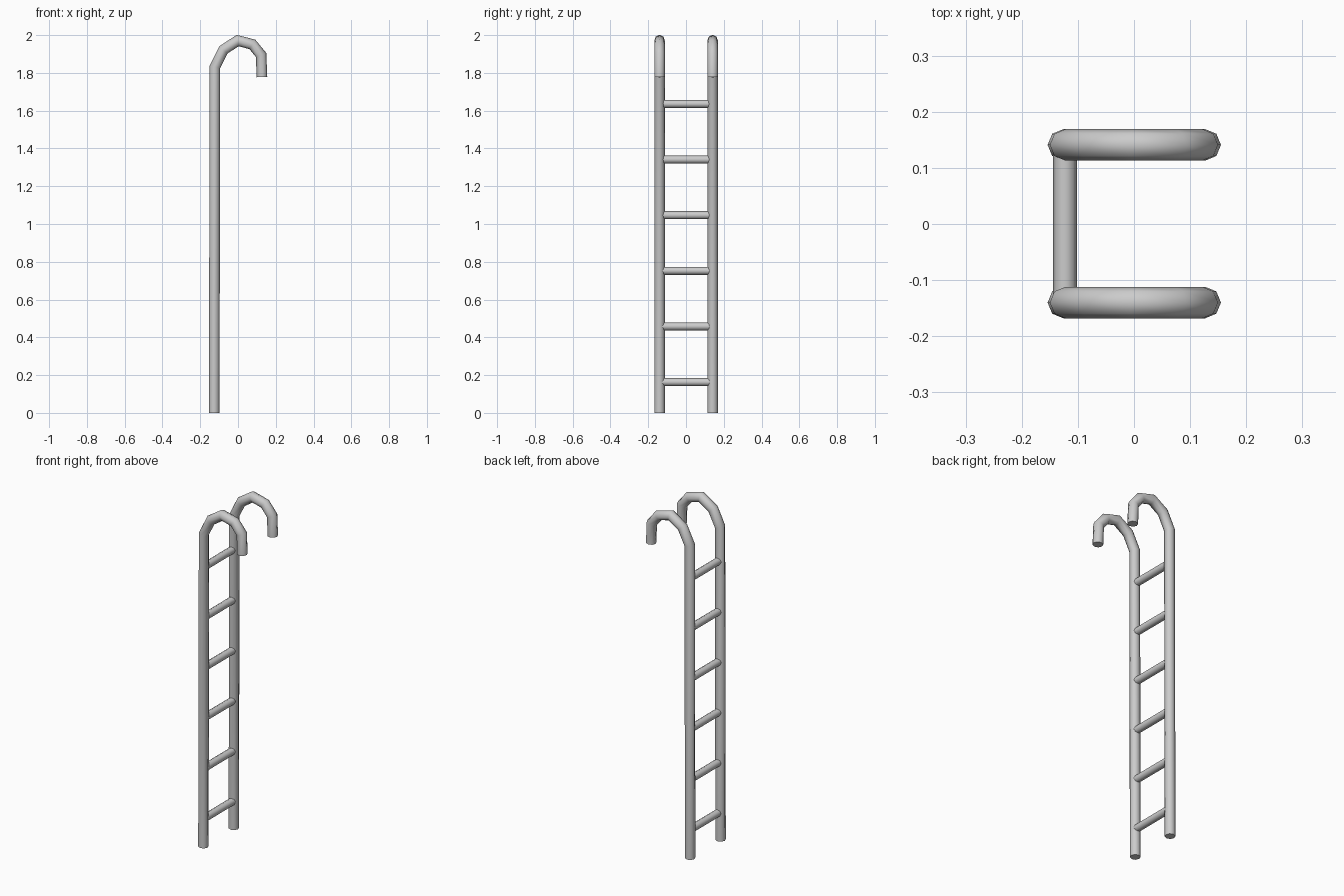
import bpy, bmesh, math
from mathutils import Vector

if "Cube" in bpy.data.objects:
    bpy.data.objects.remove(bpy.data.objects["Cube"])

SIDES = 8


def tube(name, path, radius, side):
    """Sweep a capped octagon along a planar path with mitred joints."""
    pts = [Vector(p) for p in path]
    side = Vector(side)
    bm = bmesh.new()
    rings = []
    for i, p in enumerate(pts):
        d_in = (p - pts[max(i - 1, 0)]).normalized()
        d_out = (pts[min(i + 1, len(pts) - 1)] - p).normalized()
        tangent = (d_in + d_out).normalized()
        stretch = 1 / max(tangent.dot(d_out if d_out.length else d_in), 0.5)
        normal = side.cross(tangent).normalized() * stretch
        ring = []
        for k in range(SIDES):
            a = 2 * math.pi * k / SIDES
            ring.append(bm.verts.new(p + radius * (math.cos(a) * normal + math.sin(a) * side)))
        rings.append(ring)
    for r0, r1 in zip(rings, rings[1:]):
        for k in range(SIDES):
            n = (k + 1) % SIDES
            bm.faces.new((r0[k], r0[n], r1[n], r1[k]))
    bm.faces.new(rings[0])
    bm.faces.new(rings[-1])
    bmesh.ops.recalc_face_normals(bm, faces=bm.faces)
    mesh = bpy.data.meshes.new(name)
    bm.to_mesh(mesh)
    bm.free()
    obj = bpy.data.objects.new(name, mesh)
    bpy.context.collection.objects.link(obj)
    bpy.ops.object.select_all(action='DESELECT')
    obj.select_set(True)
    bpy.context.view_layer.objects.active = obj
    bpy.ops.object.shade_smooth_by_angle(angle=math.radians(50))
    return obj


# Side rails with hooked tops
hook = [(-0.126, 0), (-0.122, 1.832), (-0.077, 1.922), (-0.002, 1.971),
        (0.076, 1.951), (0.122, 1.895), (0.127, 1.778)]
for label, y in (("front", -0.14), ("back", 0.141)):
    tube(f"{label}_rail", [(x, y, z) for x, z in hook], 0.028, (0, 1, 0))

# Rungs between the rails
for i in range(6):
    z = 0.163 + i * 0.2945
    tube(f"rung_{i + 1}", [(-0.123, -0.13, z), (-0.123, 0.13, z)], 0.021, (1, 0, 0))
